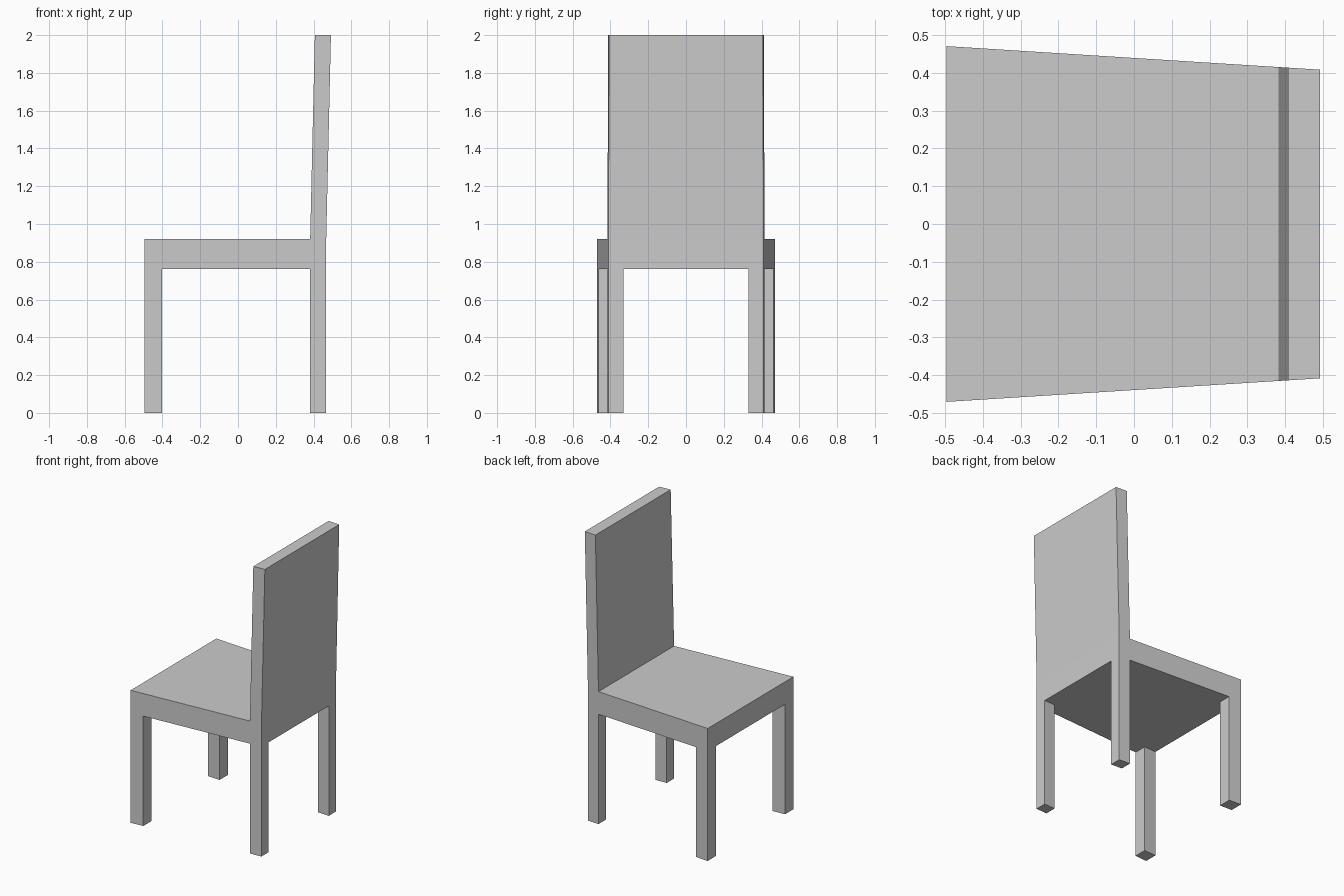
import bpy, bmesh

if "Cube" in bpy.data.objects:
    bpy.data.objects.remove(bpy.data.objects["Cube"])

SEAT_LOW, SEAT_TOP, HEIGHT = 0.763, 0.92, 2.0
XS = (-0.496, -0.403, 0.382, 0.467)   # front edge, front leg, rear leg, rear edge
YS = (-1.0, -0.805, 0.805, 1.0)       # leg edges as a share of the half width


def half_width(x):
    return 0.439 - 0.063 * x


bm = bmesh.new()

# Seat: tapered slab with a 3 x 3 layout so legs and back grow out of it
layers = [[[bm.verts.new((x, s * half_width(x), z)) for s in YS] for x in XS]
          for z in (SEAT_LOW, SEAT_TOP)]
low, top = layers
under, upper = {}, {}
for i in range(3):
    for j in range(3):
        ring = [(i, j), (i + 1, j), (i + 1, j + 1), (i, j + 1)]
        upper[i, j] = bm.faces.new([top[a][b] for a, b in ring])
        under[i, j] = bm.faces.new([low[a][b] for a, b in reversed(ring)])
border = ([(i, 0) for i in range(3)] + [(3, j) for j in range(3)]
          + [(i, 3) for i in (3, 2, 1)] + [(0, j) for j in (3, 2, 1)])
for (a, b), (c, d) in zip(border, border[1:] + border[:1]):
    bm.faces.new((low[a][b], low[c][d], top[c][d], top[a][b]))


def extrude(faces):
    res = bmesh.ops.extrude_face_region(bm, geom=faces)
    bmesh.ops.delete(bm, geom=[f for f in faces if f.is_valid], context='FACES_ONLY')
    return [v for v in res['geom'] if isinstance(v, bmesh.types.BMVert)]


# Four legs, pulled down from the corner faces
for i in (0, 2):
    for j in (0, 2):
        for v in extrude([under[i, j]]):
            v.co.z = 0.0

# Backrest, pulled up from the rear strip and leaned back
for v in extrude([upper[2, j] for j in range(3)]):
    side = v.co.y / half_width(v.co.x)
    v.co.x += 0.025
    v.co.y = side * half_width(v.co.x)
    v.co.z = HEIGHT

bmesh.ops.recalc_face_normals(bm, faces=bm.faces)
mesh = bpy.data.meshes.new("chair")
bm.to_mesh(mesh)
bm.free()
bpy.context.collection.objects.link(bpy.data.objects.new("chair", mesh))
